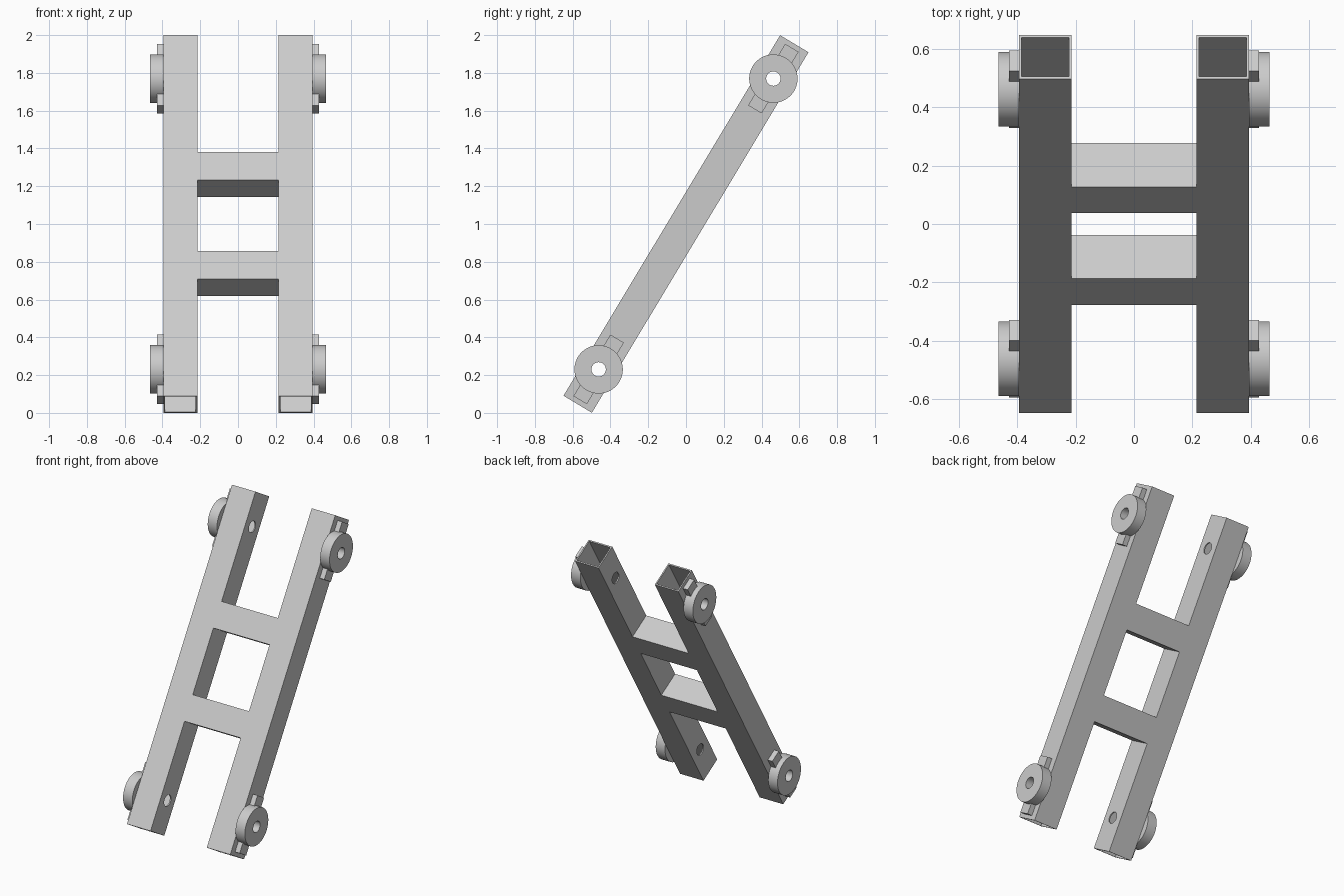
import bpy, bmesh
from math import radians, sin, cos, pi
from mathutils import Matrix, Vector

old = bpy.data.objects.get("Cube")
if old:
    bpy.data.objects.remove(old, do_unlink=True)

LEAN = Matrix.Translation((0, 0, 1)) @ Matrix.Rotation(radians(-31), 4, 'X')
LENGTH, DEPTH, WALL = 2.227, 0.175, 0.009
TUBE_IN, TUBE_OUT = 0.215, 0.395
AXLE, BORE = 0.898, 0.038

grey = bpy.data.materials.new("light_grey")
grey.use_nodes = True
grey.diffuse_color = (0.6, 0.6, 0.6, 1)
grey.node_tree.nodes["Principled BSDF"].inputs["Base Color"].default_value = (0.6, 0.6, 0.6, 1)


def finish(name, bm):
    """Turn a bmesh in ladder space into a leaning object."""
    bmesh.ops.recalc_face_normals(bm, faces=bm.faces)
    mesh = bpy.data.meshes.new(name)
    bm.to_mesh(mesh)
    bm.free()
    mesh.materials.append(grey)
    ob = bpy.data.objects.new(name, mesh)
    bpy.context.collection.objects.link(ob)
    ob.matrix_world = LEAN
    return ob


def box(name, x0, x1, depth, z0, z1):
    bm = bmesh.new()
    size = Matrix.Diagonal((x1 - x0, depth, z1 - z0, 1))
    bmesh.ops.create_cube(bm, size=1, matrix=Matrix.Translation(((x0 + x1) / 2, 0, (z0 + z1) / 2)) @ size)
    return finish(name, bm)


def hollow(name, outer, inner, along):
    """Closed pipe between two matching loops, extruded by a vector."""
    bm = bmesh.new()
    loops = [[bm.verts.new(Vector(p) + shift) for p in pts]
             for pts, shift in ((outer, Vector()), (outer, along), (inner, along), (inner, Vector()))]
    n = len(outer)
    for k in range(4):
        a, b = loops[k], loops[(k + 1) % 4]
        for i in range(n):
            j = (i + 1) % n
            bm.faces.new((a[i], a[j], b[j], b[i]))
    return finish(name, bm)


def rect(x0, x1, half, z):
    return [(x0, -half, z), (x1, -half, z), (x1, half, z), (x0, half, z)]


def circle(x, z, r, n=64):
    return [(x, r * cos(2 * pi * i / n), z + r * sin(2 * pi * i / n)) for i in range(n)]


def drill(target, z):
    """Bore a sideways hole right through a tube."""
    bm = bmesh.new()
    place = Matrix.Translation((0, 0, z)) @ Matrix.Rotation(pi / 2, 4, 'Y')
    bmesh.ops.create_cone(bm, cap_ends=True, segments=64, radius1=BORE, radius2=BORE, depth=1.2, matrix=place)
    cutter = finish("bore_cutter", bm)
    cutter.hide_render = True
    mod = target.modifiers.new("bore", 'BOOLEAN')
    mod.operation, mod.solver, mod.object = 'DIFFERENCE', 'EXACT', cutter
    select(target)
    bpy.ops.object.modifier_apply(modifier=mod.name)
    bpy.data.objects.remove(cutter, do_unlink=True)


def select(ob):
    bpy.ops.object.select_all(action='DESELECT')
    ob.select_set(True)
    bpy.context.view_layer.objects.active = ob


for side, s in (("left", 1), ("right", -1)):
    # Open square tube with axle bores
    x0, x1 = sorted((s * TUBE_IN, s * TUBE_OUT))
    tube = hollow(side + "_tube", rect(x0, x1, DEPTH / 2, -LENGTH / 2),
                  rect(x0 + WALL, x1 - WALL, DEPTH / 2 - WALL, -LENGTH / 2), Vector((0, 0, LENGTH)))
    for end, e in (("upper", 1), ("lower", -1)):
        z = e * AXLE
        drill(tube, z)
        # Round boss with a bore
        boss = hollow(f"{end}_{side}_boss", circle(s * TUBE_OUT, z, 0.128),
                      circle(s * TUBE_OUT, z, BORE), Vector((s * 0.071, 0, 0)))
        select(boss)
        bpy.ops.object.shade_smooth_by_angle()
        # Lugs above and below the boss
        for tag, t in (("top", 1), ("bottom", -1)):
            a, b = sorted((z + t * 0.1, z + t * 0.19))
            bx0, bx1 = sorted((s * TUBE_OUT, s * 0.43))
            box(f"{end}_{side}_{tag}_lug", bx0, bx1, 0.083, a, b)

# Cross members
for end, e in (("upper", 1), ("lower", -1)):
    z = e * 0.306
    box(end + "_cross_member", -TUBE_IN, TUBE_IN, DEPTH, z - DEPTH / 2, z + DEPTH / 2)
